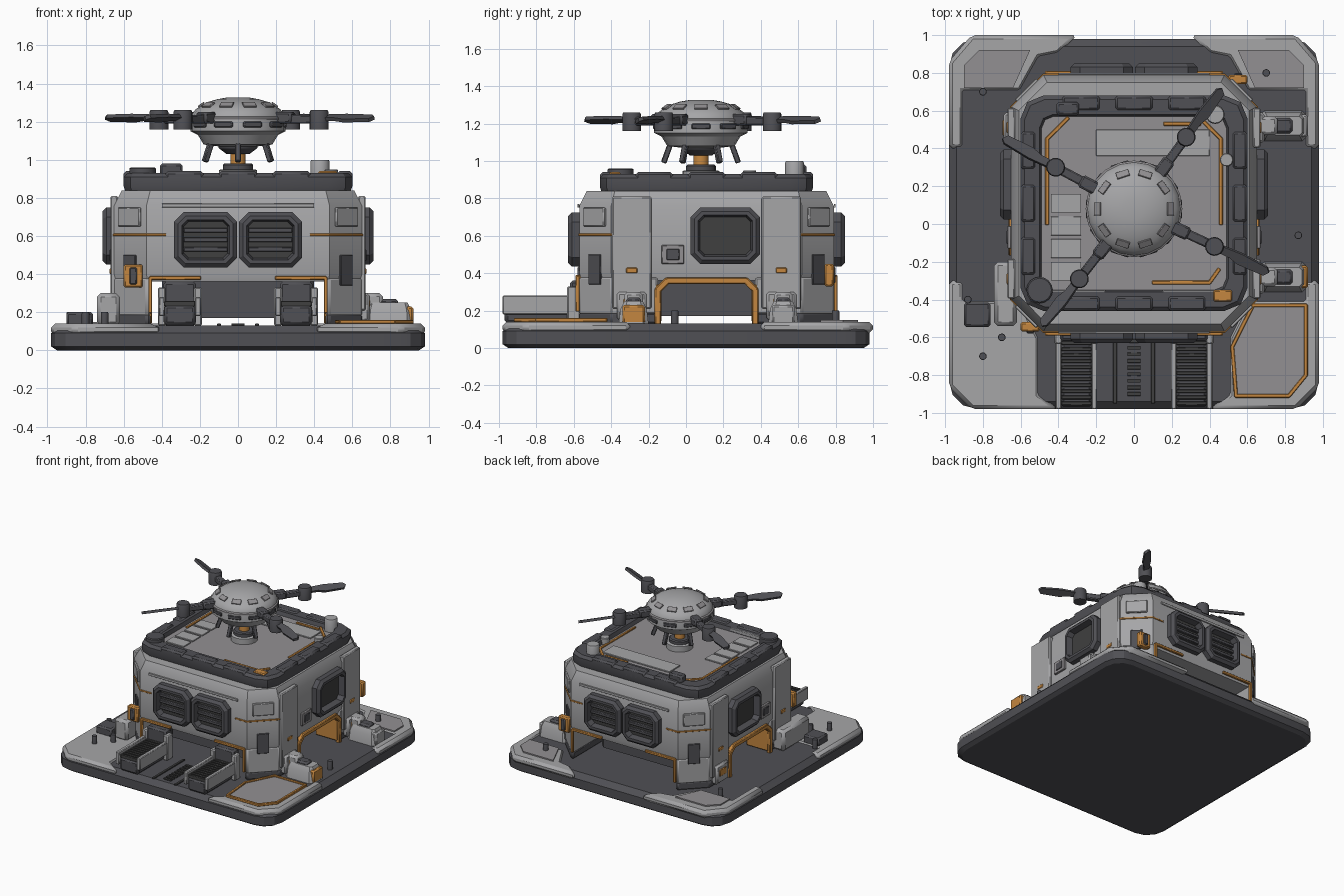
import bpy, bmesh
from math import cos, sin, pi, tau, radians, atan2
from mathutils import Matrix, Vector

cube = bpy.data.objects.get("Cube")
if cube:
    bpy.data.objects.remove(cube, do_unlink=True)


def material(name, *rgb):
    mat = bpy.data.materials.new(name)
    mat.use_nodes = True
    mat.diffuse_color = (*rgb, 1)
    mat.node_tree.nodes["Principled BSDF"].inputs["Base Color"].default_value = (*rgb, 1)
    return mat


LIGHT = material("light grey", .38, .38, .39)
PANEL = material("panel grey", .29, .28, .29)
DARK = material("dark grey", .08, .08, .09)
BLACK = material("charcoal", .05, .05, .05)
ORANGE = material("orange", .55, .24, .05)

SIDES = (-1, 1)
WORLD = Matrix()
EDGE, CUT = .98, .86                      # base plate edge and corner cut
DECK, ROOF = .13, .9                      # floor heights
HALF_X, HALF_Y, CHAMFER = .65, .68, .17   # house plan
DOOR_X, DOOR_Y = .46, .26                 # door half widths
made = []


def move(x=0, y=0, z=0):
    return Matrix.Translation((x, y, z))


def turn(degrees, axis="Z"):
    return Matrix.Rotation(radians(degrees), 4, axis)


HOUSE = move(y=.11)
DRONE = move(y=.08)


def finish(name, bm, mats, frame, bevel=0):
    bmesh.ops.recalc_face_normals(bm, faces=bm.faces)
    mesh = bpy.data.meshes.new(name)
    bm.to_mesh(mesh)
    bm.free()
    for mat in mats:
        mesh.materials.append(mat)
    part = bpy.data.objects.new(name, mesh)
    bpy.context.collection.objects.link(part)
    part.matrix_world = frame
    if bevel:
        modifier = part.modifiers.new("bevel", "BEVEL")
        modifier.width, modifier.segments = bevel, 1
        modifier.limit_method = "ANGLE"
    made.append(part)


def skin(name, rings, mats, frame):
    """Join rings of points; the last cap takes the last material."""
    bm = bmesh.new()
    loops = [[bm.verts.new(point) for point in ring] for ring in rings]
    for low, high in zip(loops, loops[1:]):
        for i in range(len(low)):
            bm.faces.new((low[i - 1], low[i], high[i], high[i - 1]))
    bm.faces.new(loops[0])
    bm.faces.new(loops[-1]).material_index = len(mats) - 1
    finish(name, bm, mats, frame)


def loft(name, mats, half_x, half_y, corner, steps, frame=WORLD, segments=1):
    """Stack corner-cut rectangles; each step is an inset and a height."""
    def ring(inset, z):
        c = corner - inset / 2
        points = []
        for quarter in range(4):
            sx = 1 if quarter in (0, 3) else -1
            sy = 1 if quarter < 2 else -1
            for k in range(segments + 1):
                a = (quarter + k / segments) * pi / 2
                points.append((sx * (half_x - inset - c) + c * cos(a),
                               sy * (half_y - inset - c) + c * sin(a), z))
        return points
    skin(name, [ring(*step) for step in steps], mats, frame)


def lathe(name, mat, profile, frame=WORLD, sides=16):
    angles = [i * tau / sides for i in range(sides)]
    skin(name, [[(r * cos(a), r * sin(a), z) for a in angles] for r, z in profile], [mat], frame)


def drum(name, mat, radius, height, frame):
    lathe(name, mat, [(radius, 0), (radius, height * .9), (radius * .9, height)], frame)


def prism(name, mat, outline, bottom, height, frame=WORLD, bevel=0):
    bm = bmesh.new()
    face = bm.faces.new([bm.verts.new((x, y, bottom)) for x, y in outline])
    grown = bmesh.ops.extrude_face_region(bm, geom=[face])["geom"]
    top = [item for item in grown if isinstance(item, bmesh.types.BMVert)]
    bmesh.ops.translate(bm, vec=(0, 0, height), verts=top)
    finish(name, bm, [mat], frame, bevel)


def block(name, mat, size, frame=WORLD):
    """Bevelled box standing on the origin of its frame."""
    x, y, z = size
    outline = [(sx * x / 2, sy * y / 2) for sx, sy in ((-1, -1), (1, -1), (1, 1), (-1, 1))]
    prism(name, mat, outline, 0, z, frame, min(size) / 6)


def trim(name, path, width, frame, closed=False):
    """Thin orange bars along a path in the plane of the frame."""
    path = [Vector(point) for point in path]
    for start, end in zip(path, path[1:] + path[:closed]):
        run, middle = end - start, (start + end) / 2
        block(name, ORANGE, (run.length + width / 2, width, width),
              frame @ move(*middle) @ Matrix.Rotation(atan2(run.y, run.x), 4, "Z"))


def wall(degrees, across=0, up=0):
    """Frame on a house wall: x along it, y up, z outward."""
    distance = HALF_X if degrees % 180 else HALF_Y
    return HOUSE @ turn(degrees) @ move(across, -distance, up) @ turn(90, "X")


def mirrored(points, sx, sy=1):
    return [(sx * x, sy * y) for x, y in points]


# Base plate, corner armour and deck inlays
loft("base_plate", [DARK], EDGE, EDGE, .15, [(.03, 0), (0, .02), (0, .09), (.04, DECK)], segments=3)
back_armour = [(EDGE, .4), (EDGE, CUT), (CUT, 1), (.3, 1), (.4, .9), (.5, .88), (.6, .7), (.9, .7), (.9, .4)]
front_armour = [(EDGE, -.3), (EDGE, -CUT), (CUT, -EDGE), (.4, -EDGE), (.5, -.9), (.5, -.6),
                (.6, -.4), (.9, -.4), (.9, -.3)]
inlay = [(.64, .72), (.9, .72), (.9, .84), (.82, .92), (.55, .92)]
for side in SIDES:
    prism("back_armour", LIGHT, mirrored(back_armour, side), .08, .06, bevel=.02)
    prism("front_armour", LIGHT, mirrored(front_armour, side), .08, .06, bevel=.02)
    prism("corner_inlay", PANEL, mirrored(inlay, side), DECK, .02)
    block("walkway_edge", BLACK, (.02, .4, .01), move(side * .1, -.75, DECK))
pad = [(.52, -.65), (.63, -.43), (.91, -.43), (.91, -.8), (.82, -.91), (.54, -.91)]
prism("landing_pad", PANEL, pad, DECK, .02)
trim("pad_trim", pad, .02, move(z=.14), closed=True)
for i in range(9):
    block("walkway_rib", BLACK, (.07, .02, .01), move(0, i * .035 - .9, DECK))

# House shell, hanging core, legs and corner details
loft("house_shell", [LIGHT], HALF_X, HALF_Y, CHAMFER, [(.01, .36), (0, .4), (0, .76), (.04, .84)], HOUSE)
loft("hanging_core", [DARK], .4, .45, .05, [(0, .17), (0, .4)], HOUSE)
shoulder = [(HALF_X - CHAMFER, HALF_Y), (HALF_X, HALF_Y - CHAMFER)]
leg = [(DOOR_X, DOOR_Y), (DOOR_X, HALF_Y), *shoulder, (HALF_X, DOOR_Y)]
stripe = [(.38, HALF_Y), *shoulder, (HALF_X, .4)]
for sx in SIDES:
    for sy in SIDES:
        prism("house_leg", LIGHT, mirrored(leg, sx, sy), .18, .2, HOUSE, .01)
        prism("leg_boot", DARK, mirrored(leg, sx, sy), DECK, .06, HOUSE, .02)
        trim("corner_stripe", mirrored(stripe, sx, sy), .012, HOUSE @ move(z=.6))
        middle = (shoulder[0][0] + HALF_X) / 2, (shoulder[1][1] + HALF_Y) / 2
        corner = HOUSE @ move(sx * middle[0], sy * middle[1]) @ turn(45 * sx * sy)
        block("corner_recess", DARK, (.02, .09, .16), corner @ move(z=.34))
        block("corner_rib", LIGHT, (.03, .16, .1), corner @ move(z=.65))
        pillar = HOUSE @ move(sx * HALF_X, sy * .4)
        block("side_pillar", LIGHT, (.04, .21, .6), pillar @ move(z=.21))
        block("pillar_foot", LIGHT, (.08, .16, .15), pillar @ move(z=.15))
        block("pillar_clip", ORANGE, (.09, .1, .07), pillar @ move(z=.2))
        block("pillar_slot", ORANGE, (.05, .06, .03), pillar @ move(z=.4))


def window(half_x, half_y, frame, slats):
    loft("window_frame", [DARK, BLACK], half_x, half_y, .05,
         [(0, -.03), (0, .04), (.02, .06), (.04, .06), (.05, .01)], frame)
    for k in range(slats):
        block("window_slat", DARK, (half_x * 1.4, .025, .03), frame @ move(y=k * .05 - .05))


# Front and back walls
for facing in (0, 180):
    for side in SIDES:
        window(.165, .145, wall(facing, side * .17, .58), slats=3)
        trim("door_trim", [(side * .2, .38), (side * DOOR_X, .38), (side * DOOR_X, .2)], .02, wall(facing))
    block("window_lintel", LIGHT, (.8, .02, .01), wall(facing, 0, .76))
    clip = wall(facing, -.55, .39) @ move(z=-.05)
    block("wall_clip", ORANGE, (.1, .12, .05), clip)
    block("clip_core", DARK, (.04, .09, .06), clip)

# Side walls
for facing, side in ((90, 1), (270, -1)):
    window(.185, .15, wall(facing, side * .1, .6), slats=0)
    half = [(DOOR_Y, DECK), (DOOR_Y, .31), (.21, .36)]
    trim("side_door_frame", half + mirrored(half[::-1], -1), .035, wall(facing) @ move(z=-.02))
    for u in SIDES:
        block("door_jamb", ORANGE, (.04, .2, .2), wall(facing, u * DOOR_Y, .24) @ move(z=-.2))
    keypad = wall(facing, side * -.18, .5)
    block("wall_keypad", PANEL, (.12, .1, .02), keypad)
    block("keypad_face", DARK, (.07, .06, .025), keypad)

# Roof rim with sunken deck
loft("roof_rim", [DARK, PANEL], .6, .57, .12,
     [(.01, .83), (0, .86), (0, .91), (.02, .93), (.1, .93), (.11, ROOF)], HOUSE, segments=2)
for side in SIDES:
    for k in (-1, 0, 1):
        block("end_clamp", DARK, (.2, .08, .08), HOUSE @ move(k * .28, side * .53, .86))
        block("side_clamp", DARK, (.08, .2, .08), HOUSE @ move(side * .56, k * .28, .86))
    block("deck_bar", LIGHT, (.3, .06, .03), move(side * .3, -.38, ROOF))
    block("deck_pipe", LIGHT, (.6, .02, .03), move(0, .62 + side * .02, ROOF))
    trim("roof_trim", [(side * .46, 0), (side * .46, .45), (side * .35, .56)], .02, move(z=ROOF - .01))
trim("roof_trim", [(.16, .53), (.35, .53)], .02, move(z=ROOF - .01))
trim("roof_trim", [(.1, -.31), (.4, -.31), (.45, -.24)], .02, move(z=ROOF - .01))
block("roof_tag", ORANGE, (.1, .06, .04), move(.47, -.38, ROOF))
for k in range(4):
    block("roof_tile", LIGHT, (.16, .1, .01), move(-.36, k * .12 - .25, ROOF))
block("roof_panel", LIGHT, (.6, .14, .01), move(.1, .43, ROOF))
block("roof_crate", DARK, (.12, .07, .08), move(-.35, .61, ROOF))
drum("roof_drum", DARK, .07, .06, move(-.5, -.35, ROOF))
drum("roof_beacon", LIGHT, .05, .1, move(.43, .58, ROOF))
drum("roof_cap", LIGHT, .035, .05, move(.49, .34, ROOF))

# Docking post and rotor drone
drum("dock_base", LIGHT, .1, .05, DRONE @ move(z=ROOF))
drum("dock_collar", DARK, .08, .08, DRONE @ move(z=ROOF))
drum("dock_post", ORANGE, .04, .2, DRONE @ move(z=ROOF))
lathe("drone_neck", DARK, [(.06, 1.03), (.1, 1.06), (.12, 1.11)], DRONE)
dome = [(.25 * cos(a), 1.21 + .12 * sin(a)) for a in (k * pi / 14 for k in range(7))]
lathe("drone_hull", LIGHT, [(.1, 1.07), (.18, 1.08), (.21, 1.13), (.25, 1.15), *dome], DRONE, sides=20)
lathe("hull_seam", PANEL, [(.24, 1.21), (.256, 1.21), (.256, 1.22), (.24, 1.23)], DRONE, sides=20)
for k in range(10):
    spoke = DRONE @ turn(k * 36)
    block("hull_slot", DARK, (.03, .1, .03), spoke @ move(.24, 0, 1.17))
    block("dome_tile", PANEL, (.04, .07, .01), spoke @ move(.19, 0, 1.285) @ turn(35, "Y"))
for k in range(6):
    block("drone_foot", DARK, (.03, .03, .12),
          DRONE @ turn(k * 60 + 30) @ move(.2, 0, ROOF + .09) @ turn(-20, "Y"))
blade = [(0, -.02), (.1, -.02), (.15, -.035), (.3, -.03), (.32, 0), (.3, .02), (.15, .03), (0, .02)]
for heading in (54, 152, 232, 335):
    arm = DRONE @ turn(heading) @ move(z=1.19)
    block("rotor_arm", DARK, (.3, .05, .045), arm @ move(.35))
    block("arm_sleeve", DARK, (.1, .07, .06), arm @ move(.27))
    drum("rotor_motor", DARK, .05, .1, arm @ move(.47, 0, -.03))
    prism("rotor_blade", DARK, blade, -.01, .02, arm @ move(.47, 0, .03) @ turn(25, "X"))

# Twin loading conveyors
for side in SIDES:
    conveyor = move(side * .305, -.77, DECK)
    block("conveyor_bed", DARK, (.17, .4, .11), conveyor)
    block("conveyor_hood", DARK, (.17, .08, .23), conveyor @ move(y=.19))
    for edge in SIDES:
        block("conveyor_rail", LIGHT, (.03, .42, .1), conveyor @ move(edge * .095, 0, .05))
        block("conveyor_post", LIGHT, (.04, .07, .2), conveyor @ move(edge * .095, .17))
    for i in range(11):
        block("conveyor_tread", BLACK, (.16, .02, .03), conveyor @ move(0, i * .032 - .18, .1))

# Deck equipment
for y, claw in ((-.28, ORANGE), (.52, LIGHT)):
    machine = move(.79, y, DECK)
    loft("machine_body", [LIGHT], .13, .08, .03, [(0, 0), (.01, .08), (.03, .12)], machine)
    block("machine_screen", DARK, (.1, .08, .14), machine)
    block("machine_arm", LIGHT, (.1, .1, .17), machine @ move(-.08))
    block("machine_claw", claw, (.06, .12, .1), machine @ move(.1))
block("side_cabinet", LIGHT, (.12, .34, .17), move(-.68, -.37, DECK))
block("deck_crate", DARK, (.14, .13, .07), move(-.83, -.48, DECK))
for x, y in ((-.88, -.4), (-.8, -.7), (-.7, -.6), (.87, -.06), (.7, .8), (-.8, .7)):
    drum("deck_post", DARK, .02, .07, move(x, y, DECK))

# Smooth curved parts and keep hard edges
bpy.context.view_layer.update()
for part in bpy.context.selected_objects:
    part.select_set(False)
for part in made:
    part.select_set(True)
bpy.context.view_layer.objects.active = made[0]
bpy.ops.object.shade_smooth_by_angle(angle=radians(28))
